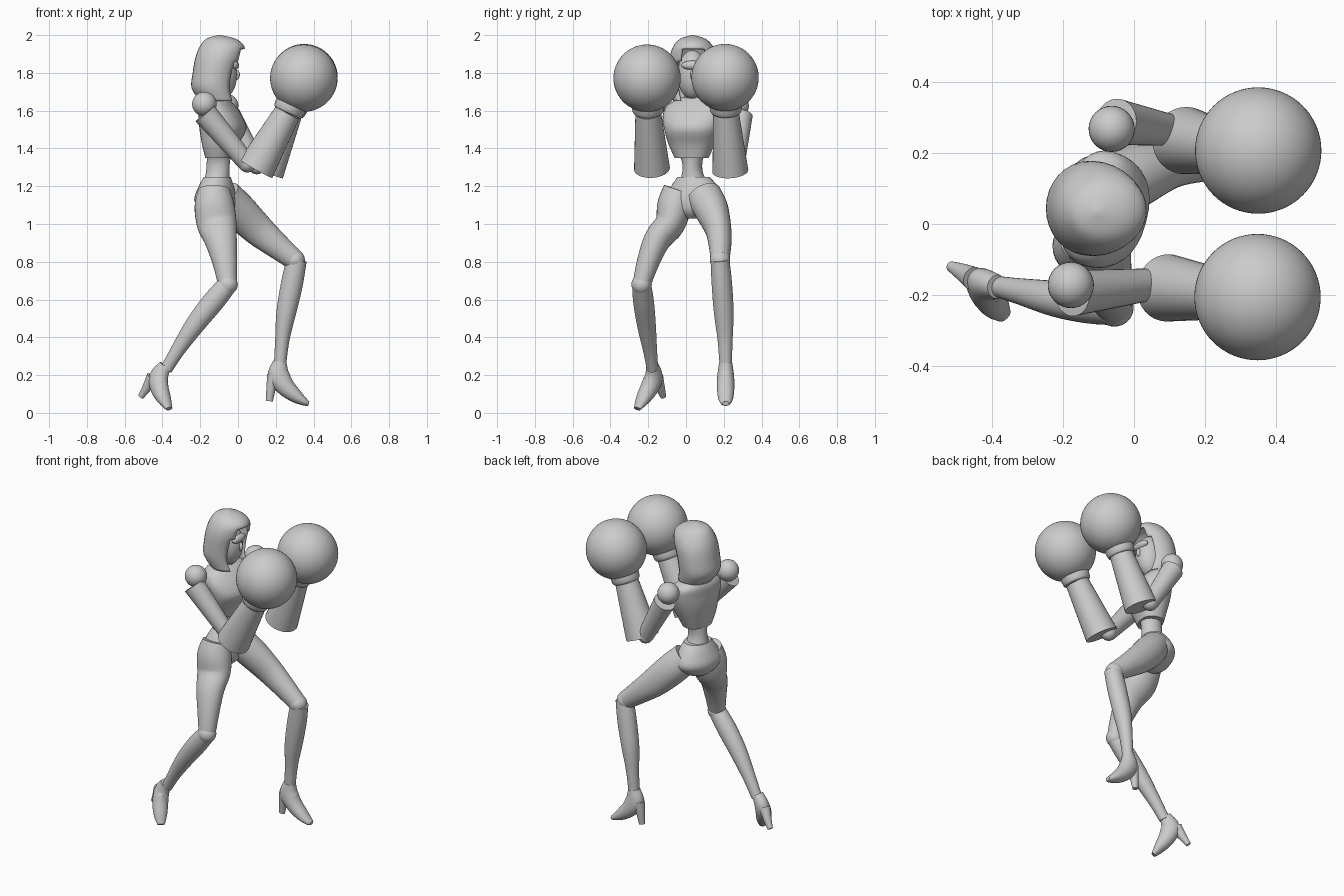
import bpy, bmesh, math
from mathutils import Vector

cube = bpy.data.objects.get("Cube")
if cube:
    bpy.data.objects.remove(cube)

GREY = (0.6, 0.6, 0.6, 1)
mat = bpy.data.materials.new("plain grey")
mat.use_nodes = True
mat.diffuse_color = GREY
mat.node_tree.nodes["Principled BSDF"].inputs["Base Color"].default_value = GREY

UP = Vector((0, 0, 1))
ACROSS = Vector((0, 1, 0))
TWIST = Vector((0.26, 0.966, 0))   # body side axis, turned at the shoulders


def finish(name, bm, angle=40):
    bmesh.ops.recalc_face_normals(bm, faces=bm.faces)
    mesh = bpy.data.meshes.new(name)
    bm.to_mesh(mesh)
    bm.free()
    mesh.materials.append(mat)
    obj = bpy.data.objects.new(name, mesh)
    bpy.context.collection.objects.link(obj)
    bpy.ops.object.select_all(action="DESELECT")
    obj.select_set(True)
    bpy.context.view_layer.objects.active = obj
    bpy.ops.object.shade_smooth_by_angle(angle=math.radians(angle))
    return obj


def spline(points, steps):
    """Catmull-Rom through stations of any width."""
    out = []
    for i in range(len(points) - 1):
        a, b = points[max(i - 1, 0)], points[i]
        c, d = points[i + 1], points[min(i + 2, len(points) - 1)]
        for s in range(steps):
            t = s / steps
            out.append([q + t / 2 * (r - p + t * (2*p - 5*q + 4*r - w + t * (3*q - 3*r + w - p)))
                        for p, q, r, w in zip(a, b, c, d)])
    return out + [points[-1]]


def loft(name, points, side=ACROSS, flat=False, box=1.0, sides=32, steps=4, skip=None):
    """Skin elliptical rings: each station is x, y, z, half width, half depth."""
    rows = spline(points, steps)
    bm = bmesh.new()
    rings = []
    for i, (x, y, z, w, d) in enumerate(rows):
        ahead = Vector(rows[min(i + 1, len(rows) - 1)][:3])
        along = UP if flat else (ahead - Vector(rows[max(i - 1, 0)][:3])).normalized()
        s = (side - along * side.dot(along)).normalized()
        f = s.cross(along)
        ring = []
        for k in range(sides):
            a = math.tau * k / sides
            u, v = math.sin(a), math.cos(a)
            u = math.copysign(abs(u) ** box, u)
            v = math.copysign(abs(v) ** box, v)
            ring.append(bm.verts.new(Vector((x, y, z)) + s * w * u + f * d * v))
        rings.append(ring)
    for i, (lo, hi) in enumerate(zip(rings, rings[1:])):
        for k in range(sides):
            if skip and skip(rows[i][2], min(k, sides - 1 - k)):
                continue
            n = (k + 1) % sides
            bm.faces.new((lo[k], lo[n], hi[n], hi[k]))
    bm.faces.new(rings[-1])
    if not skip:
        bm.faces.new(rings[0][::-1])
    return finish(name, bm)


def ball(name, centre, radius, scale=(1, 1, 1), detail=32):
    bm = bmesh.new()
    bmesh.ops.create_uvsphere(bm, u_segments=detail, v_segments=detail // 2, radius=radius)
    for v in bm.verts:
        v.co = Vector(a * b for a, b in zip(v.co, scale)) + Vector(centre)
    return finish(name, bm)


# Torso, waist and hips
loft("chest", [(-.1, .03, 1.35, .09, .07), (-.095, .03, 1.42, .122, .09),
               (-.08, .035, 1.5, .15, .118), (-.092, .04, 1.57, .165, .108),
               (-.112, .05, 1.63, .15, .085), (-.12, .05, 1.67, .07, .055)],
     TWIST, flat=True, box=0.85)
loft("waist", [(-.115, .04, 1.2, .085, .07), (-.108, .035, 1.27, .055, .063),
               (-.104, .033, 1.33, .054, .062), (-.1, .03, 1.38, .075, .065)], TWIST, flat=True)
loft("pelvis", [(-.11, .04, 1.25, .085, .07), (-.115, .045, 1.2, .125, .09),
                (-.12, .045, 1.13, .155, .108), (-.11, .04, 1.07, .11, .09),
                (-.1, .035, 1.03, .03, .045)], TWIST, flat=True)
loft("neck", [(-.12, .045, 1.62, .055, .055), (-.1, .04, 1.76, .045, .048)])

# Hood with an open front, and the masked face inside it
hood = loft("hood", [(-.1, .044, 1.65, .11, .1), (-.128, .044, 1.72, .13, .118),
                     (-.12, .044, 1.8, .134, .12), (-.1, .042, 1.88, .129, .126),
                     (-.084, .038, 1.94, .106, .118), (-.09, .036, 1.98, .068, .078),
                     (-.1, .035, 2.0, .008, .008)],
            flat=True, skip=lambda z, k: z < 1.92 and k < 3 + (z < 1.86))
rim = hood.modifiers.new("rim", "SOLIDIFY")
rim.thickness = 0.014
ball("face", (-.09, .035, 1.79), .1, (0.85, 0.8, 1.3))
ball("goggles", (-.02, .035, 1.84), .05, (0.5, 1.2, 0.5))
ball("nose", (-.008, .035, 1.79), .018, (1, 0.7, 1.5), 16)

# Arms: shoulder joint, tapered sleeve, flared forearm and round glove
ARMS = {
    "right": ((-.178, -.172, 1.635), (-.175, -.195, 1.585), (.05, -.17, 1.32),
              (.095, -.18, 1.293), (.262, -.2, 1.59), (.348, -.206, 1.772)),
    "left": ((-.063, .268, 1.625), (-.05, .288, 1.575), (.1, .265, 1.31),
             (.145, .235, 1.28), (.272, .212, 1.59), (.35, .207, 1.775)),
}
for tag, (shoulder, top, elbow, cuff, wrist, fist) in ARMS.items():
    ball(tag + "_shoulder", shoulder, .065)
    loft(tag + "_upper_arm", [(*top, .065, .065), (*elbow, .045, .048)])
    ball(tag + "_elbow", elbow, .047)
    loft(tag + "_forearm", [(*cuff, .095, .1), (*wrist, .068, .07)])
    neck = Vector(wrist).lerp(Vector(fist), 0.15)
    loft(tag + "_glove_cuff", [(*wrist, .072, .074), (*neck, .086, .084), (*fist, .09, .09)])
    ball(tag + "_glove", fist, .178, detail=64)

# Legs: thigh, knee joint and shin
LEGS = {
    "right": [(-.125, -.035, 1.18, .085, .085), (-.125, -.06, 1.1, .092, .105),
              (-.112, -.085, 1.0, .08, .105), (-.092, -.15, .92, .072, .087),
              (-.07, -.2, .8, .06, .066), (-.055, -.235, .68, .048, .05)],
    "left": [(-.07, .095, 1.15, .095, .09), (0, .135, 1.075, .09, .095),
             (.1, .17, .975, .07, .086), (.2, .18, .89, .06, .07), (.3, .18, .81, .05, .055)],
}
SHINS = {
    "right": [(-.055, -.235, .68, .05, .052), (-.13, -.225, .59, .055, .058),
              (-.225, -.21, .47, .05, .052), (-.32, -.19, .33, .037, .038),
              (-.38, -.177, .23, .03, .032)],
    "left": [(.31, .18, .81, .05, .054), (.285, .19, .68, .054, .058),
             (.255, .2, .53, .052, .052), (.235, .207, .39, .04, .038),
             (.222, .21, .25, .032, .032)],
}
for tag in LEGS:
    loft(tag + "_thigh", LEGS[tag])
    ball(tag + "_knee", LEGS[tag][-1][:3], .054)
    loft(tag + "_shin", SHINS[tag])

# High-heeled shoes: sole and upper swept to the toe, plus a spike heel
SHOES = {
    "right": (Vector((0.67, 0.74, 0)),
              [(-.385, -.177, .25, .033, .034), (-.42, -.172, .19, .043, .055),
               (-.415, -.195, .13, .046, .05), (-.39, -.23, .07, .04, .034),
               (-.365, -.258, .022, .022, .014)],
              [(-.45, -.155, .19, .034, .036), (-.485, -.135, .13, .024, .024),
               (-.515, -.12, .085, .015, .016)]),
    "left": (ACROSS,
             [(.222, .21, .27, .034, .036), (.215, .21, .2, .044, .058),
              (.25, .21, .14, .046, .05), (.305, .21, .09, .042, .037),
              (.355, .21, .057, .03, .02), (.375, .21, .05, .018, .012)],
             [(.188, .21, .2, .036, .034), (.175, .21, .13, .026, .025),
              (.166, .21, .062, .016, .018)]),
}
for tag, (side, upper, heel) in SHOES.items():
    loft(tag + "_shoe", upper, side)
    loft(tag + "_heel", heel, side)
